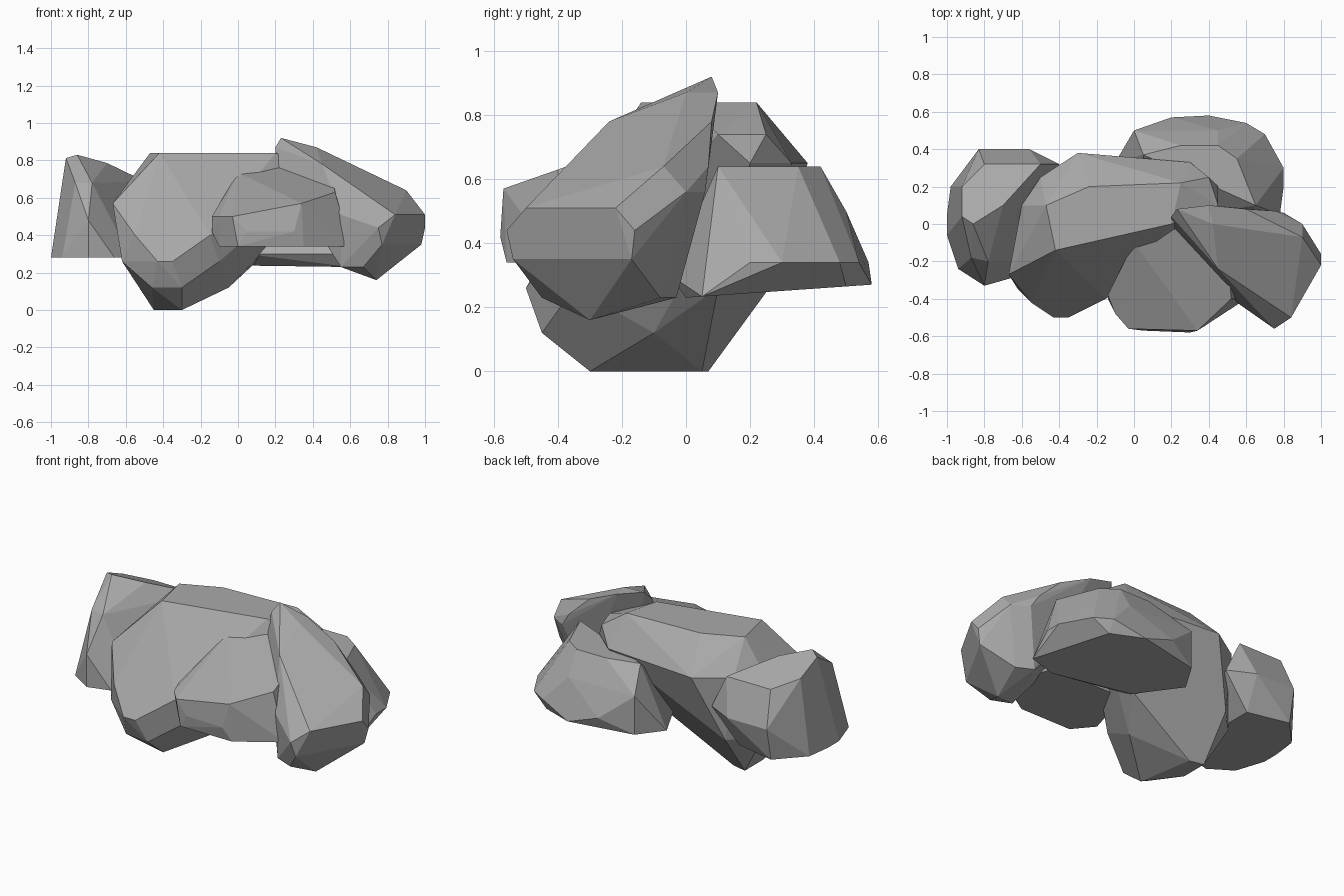
import bpy
import bmesh
import math

default_cube = bpy.data.objects.get("Cube")
if default_cube:
    bpy.data.objects.remove(default_cube, do_unlink=True)

# One plain stone colour for the whole cluster
stone = bpy.data.materials.new("grey_stone")
stone.use_nodes = True
stone_colour = (.4, .4, .4, 1)
stone.diffuse_color = stone_colour
shader = next(n for n in stone.node_tree.nodes if n.type == "BSDF_PRINCIPLED")
shader.inputs["Base Color"].default_value = stone_colour
shader.inputs["Roughness"].default_value = .9


def section(height, *plan, tilt=0):
    """Cross-section through a rock: plan corners on a level or tilted plane."""
    return [(x, y, height + tilt * y) for x, y in plan]


def chiselled_rock(name, *sections):
    """Stretch a faceted stone skin around a stack of cross-sections."""
    bm = bmesh.new()
    for outline in sections:
        for corner in outline:
            bm.verts.new(corner)
    hull = bmesh.ops.convex_hull(bm, input=bm.verts[:])
    spare = {g for g in hull["geom_interior"] + hull["geom_unused"]
             if isinstance(g, bmesh.types.BMVert)}
    bmesh.ops.delete(bm, geom=list(spare), context="VERTS")

    # Merge nearly flat triangles into broad chiselled facets
    bmesh.ops.dissolve_limit(bm, angle_limit=math.radians(6),
                             verts=bm.verts[:], edges=bm.edges[:])
    bmesh.ops.recalc_face_normals(bm, faces=bm.faces[:])

    mesh = bpy.data.meshes.new(name)
    bm.to_mesh(mesh)
    bm.free()
    mesh.materials.append(stone)
    rock = bpy.data.objects.new(name, mesh)
    bpy.context.scene.collection.objects.link(rock)
    return rock


# Large central boulder, resting on the ground and flat on top
chiselled_rock(
    "central_boulder",
    section(.84, (-.47, .1), (-.42, -.14), (-.24, .2), (.2, 0), (.25, .22)),
    section(.74, (.4, .25), (.45, .1)),
    section(.65, (-.6, .1), (-.5, .25), (-.3, .38), (-.07, .37), (.3, .33),
            (.45, .2)),
    section(.57, (-.67, -.27)),
    section(.4, (-.55, -.42), (-.15, -.4)),
    section(.26, (-.62, -.35), (-.6, .1), (-.45, .26), (.1, .1), (-.1, -.35),
            (-.35, -.5), (-.43, -.5)),
    section(.12, (-.3, -.45), (-.46, -.43), (-.05, -.1)),
    section(0, (-.45, .07), (-.45, -.1), (-.36, .05), (-.3, -.3)),
)

# Upright rock at the right end, its top falling away to the back
chiselled_rock(
    "upright_end_rock",
    section(.83, (-.86, 0), (-.92, .04), (-.92, .2), (-.8, .32), (-.5, .32),
            (-.7, .1), tilt=-.44),
    section(.68, (-.87, -.18), (-.78, -.2)),
    section(.48, (-.83, .4), (-.56, .4), (-.4, .32), (-.8, -.33)),
    section(.28, (-1, -.06), (-1, .05), (-.98, .2), (-.83, .36), (-.57, .3),
            (-.57, -.2), (-.66, -.29), (-.8, -.33), (-.94, -.24)),
)

# Low rock in front, its sloping top running back into the boulder
chiselled_rock(
    "front_rock",
    section(.77, (0, -.1), (.1, -.07), (.3, 0), (.5, -.15), (.52, -.4),
            (.34, -.57), tilt=.35),
    section(.5, (-.14, -.38), (-.1, -.48), (-.03, -.56)),
    section(.42, (-.14, -.4), (.05, -.57), (.3, -.58), (.56, -.42)),
    section(.34, (-.1, -.44), (0, -.56), (.35, -.56), (.6, -.4), (.5, -.1),
            (0, -.1)),
)

# Long leaning slab at the left end, with a thin raised tip
chiselled_rock(
    "leaning_slab",
    section(.92, (.23, .08)),
    section(.87, (.2, .04), (.4, .1), (.42, 0)),
    section(.78, (.2, 0), (.6, .08), (.45, -.24)),
    section(.64, (.75, .07), (.9, -.07), (.3, 0)),
    section(.56, (.8, .06), (.9, 0)),
    section(.51, (1, -.22), (.84, -.5), (.55, -.42)),
    section(.44, (1, -.16), (.75, -.56)),
    section(.35, (.98, -.17), (.77, -.54)),
    section(.23, (.67, -.45), (.55, -.4), (.7, -.03), (.8, -.08)),
    section(.16, (.74, -.3)),
)

# Wide rock behind, with a broad flat underside
chiselled_rock(
    "back_rock",
    section(.64, (.05, .37), (.25, .42), (.45, .42), (.55, .35), (.65, .1)),
    section(.5, (0, .5), (.45, .5)),
    section(.34, (.2, .57), (.6, .54), (.7, .48), (.8, .3), (.8, .2)),
    section(.3, (.05, 0), (.55, -.05)),
    section(.23, (-.1, .33), (0, .5), (.4, .58), (.6, .5), (.78, .05),
            (.6, 0), (.1, .1), tilt=.07),
)
